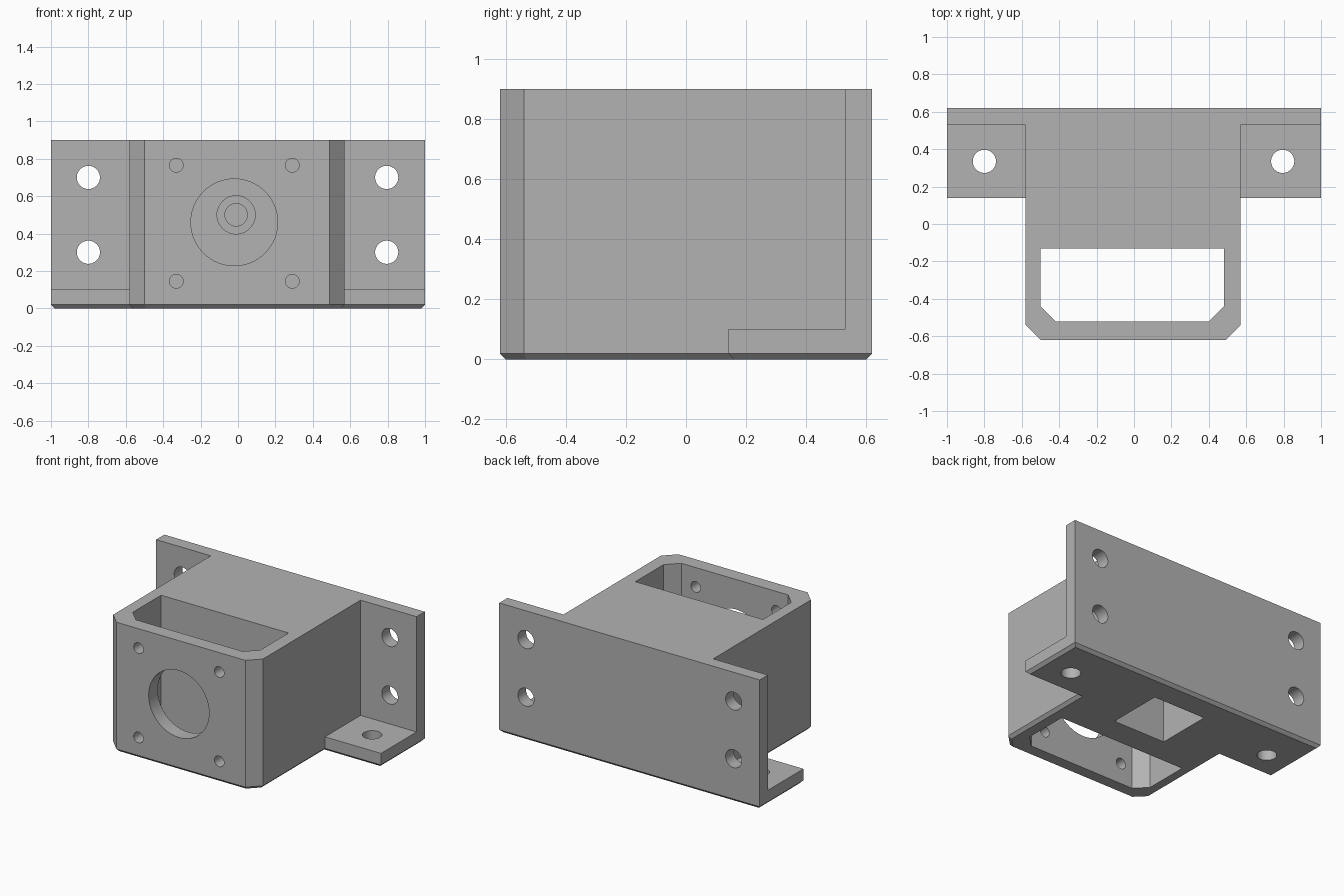
import bpy
import bmesh
from math import radians
from mathutils import Matrix

HEIGHT = 0.9
cube = bpy.data.objects.get("Cube")
if cube:
    bpy.data.objects.remove(cube, do_unlink=True)

grey = bpy.data.materials.new("plain grey")
grey.use_nodes = True
colour = (0.45, 0.45, 0.45, 1)
grey.diffuse_color = colour
grey.node_tree.nodes["Principled BSDF"].inputs["Base Color"].default_value = colour


def finish(bm, name):
    bmesh.ops.recalc_face_normals(bm, faces=bm.faces)
    mesh = bpy.data.meshes.new(name)
    bm.to_mesh(mesh)
    bm.free()
    mesh.materials.append(grey)
    obj = bpy.data.objects.new(name, mesh)
    bpy.context.collection.objects.link(obj)
    return obj


def prism(name, outline, z0, z1, chamfer=0):
    """Extrude an outline upwards, with an optional chamfer round the base."""
    bm = bmesh.new()
    face = bm.faces.new([bm.verts.new((x, y, z0)) for x, y in outline])
    top = bmesh.ops.extrude_face_region(bm, geom=[face])["geom"]
    bmesh.ops.translate(bm, vec=(0, 0, z1 - z0),
                        verts=[v for v in top if isinstance(v, bmesh.types.BMVert)])
    if chamfer:
        rim = [e for e in bm.edges if all(v.co.z == z0 for v in e.verts)]
        bmesh.ops.bevel(bm, geom=rim, offset=chamfer, segments=1, affect='EDGES')
    return finish(bm, name)


def block(name, x0, x1, y0, y1, z0, z1):
    return prism(name, [(x0, y0), (x1, y0), (x1, y1), (x0, y1)], z0, z1)


def drill(name, centre, radius, length, axis, sides=48):
    bm = bmesh.new()
    turn = Matrix.Rotation(radians(90), 4, 'X') if axis == 'Y' else Matrix()
    bmesh.ops.create_cone(bm, cap_ends=True, segments=sides, radius1=radius, radius2=radius,
                          depth=length, matrix=Matrix.Translation(centre) @ turn)
    return finish(bm, name)


# Solid bracket outline: body with clipped front corners, feet and back plate
bracket = prism("motor_bracket", [
    (-0.5, -0.62), (0.49, -0.62), (0.57, -0.54), (0.57, 0.14), (1, 0.14), (1, 0.62),
    (-1, 0.62), (-1, 0.14), (-0.58, 0.14), (-0.58, -0.54)], 0, HEIGHT, 0.02)

cutters = [
    # Open space above each foot
    block("left_foot_space", 0.57, 1.2, 0, 0.53, 0.1, 1),
    block("right_foot_space", -1.2, -0.58, 0, 0.53, 0.1, 1),
    # Motor bay, open above and below
    prism("motor_bay", [(-0.42, -0.52), (0.4, -0.52), (0.48, -0.44), (0.48, -0.13),
                        (-0.5, -0.13), (-0.5, -0.44)], -0.1, 1),
    # Pocket in the underside
    block("lower_pocket", -0.2, 0.2, 0.05, 0.44, -0.1, 0.7),
    # Motor opening and shaft bores
    drill("motor_opening", (-0.02, -0.57, 0.46), 0.232, 0.2, 'Y', 64),
    drill("shaft_bore", (-0.01, -0.04, 0.5), 0.102, 0.3, 'Y'),
    drill("shaft_end_bore", (-0.01, 0.46, 0.5), 0.06, 0.12, 'Y'),
]
# Motor screw holes
for x in (-0.33, 0.29):
    for z in (0.145, 0.765):
        cutters.append(drill("screw_hole", (x, -0.57, z), 0.037, 0.2, 'Y', 32))
# Mounting holes in the plate and feet
for x in (-0.8, 0.795):
    for z in (0.3, 0.7):
        cutters.append(drill("plate_hole", (x, 0.58, z), 0.062, 0.3, 'Y'))
    cutters.append(drill("foot_hole", (x, 0.335, 0.03), 0.062, 0.2, 'Z'))

# Cut everything out and drop the cutters
bpy.context.view_layer.objects.active = bracket
for cutter in cutters:
    cutter.hide_render = True
    cut = bracket.modifiers.new(cutter.name, 'BOOLEAN')
    cut.operation = 'DIFFERENCE'
    cut.solver = 'EXACT'
    cut.object = cutter
    bpy.ops.object.modifier_apply(modifier=cut.name)
    bpy.data.objects.remove(cutter, do_unlink=True)

# Smooth bores, sharp edges
bpy.ops.object.select_all(action='DESELECT')
bracket.select_set(True)
bpy.ops.object.shade_smooth_by_angle(angle=radians(25))
